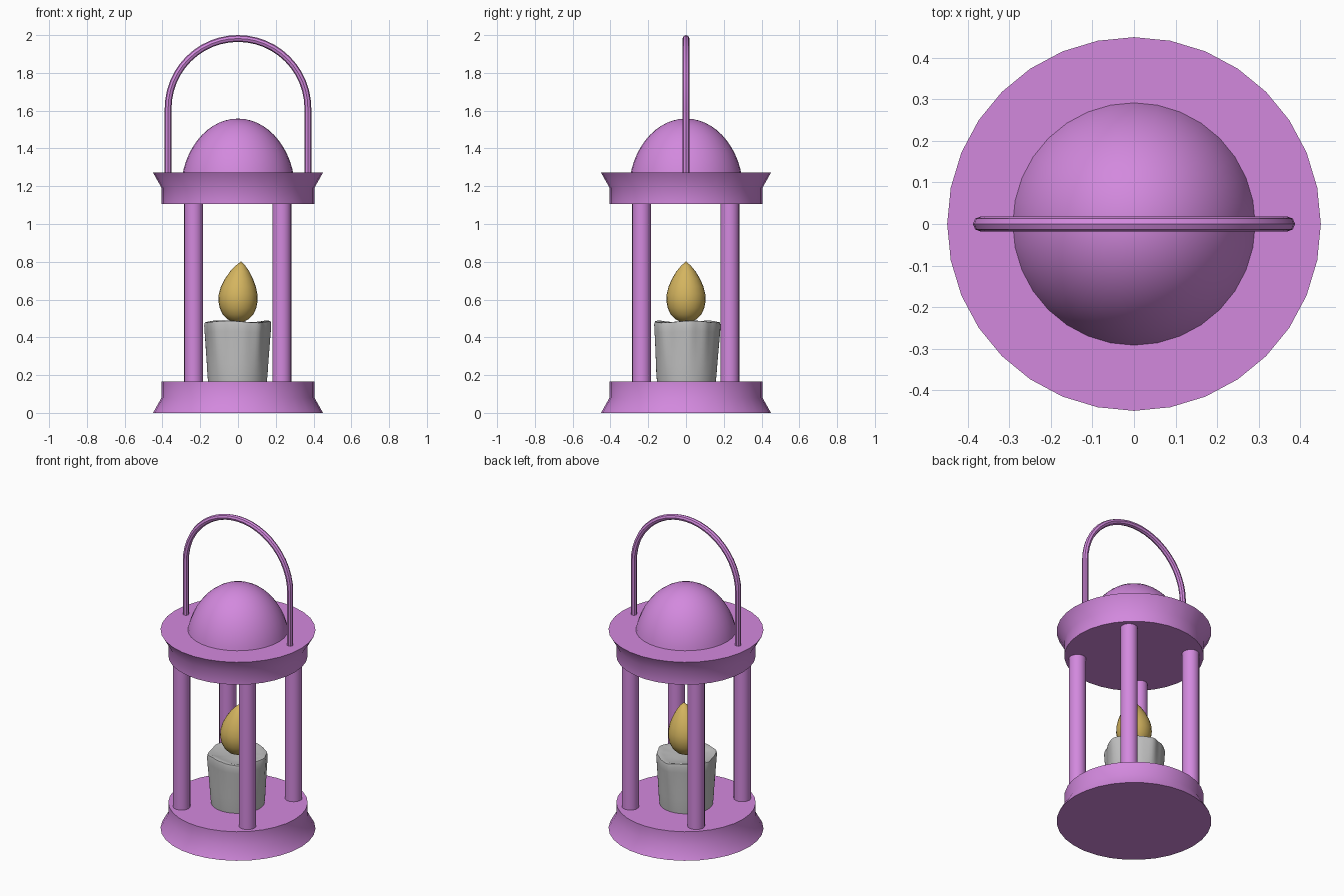
import bpy, bmesh
from math import sin, cos, pi, radians, sqrt, exp

cube = bpy.data.objects.get("Cube")
if cube:
    bpy.data.objects.remove(cube)


def material(name, rgb):
    m = bpy.data.materials.new(name)
    m.use_nodes = True
    m.diffuse_color = (*rgb, 1)
    m.node_tree.nodes["Principled BSDF"].inputs["Base Color"].default_value = (*rgb, 1)
    return m


purple = material("purple metal", (0.65, 0.25, 0.73))
wax = material("grey wax", (0.53, 0.53, 0.53))
gold = material("golden flame", (0.66, 0.46, 0.115))


def finish(obj, angle=40):
    bpy.ops.object.select_all(action='DESELECT')
    obj.select_set(True)
    bpy.context.view_layer.objects.active = obj
    bpy.ops.object.shade_smooth_by_angle(angle=radians(angle))


def lathe(name, profile, mat, sides=32, center=(0, 0), warp=None, angle=40):
    """Spin (radius, z) points about z; zero radius makes a pole, warp reshapes points."""
    bm = bmesh.new()
    rings = []
    for level, (r, z) in enumerate(profile):
        ring = []
        for i in range(1 if r == 0 else sides):
            a = 2 * pi * i / sides
            rr, zz = warp(r, z, a, level) if warp and r else (r, z)
            ring.append(bm.verts.new((rr * cos(a), rr * sin(a), zz)))
        rings.append(ring)
    for low, high in zip(rings, rings[1:]):
        for i in range(sides):
            j = (i + 1) % sides
            corners = [low[i % len(low)], low[j % len(low)],
                       high[j % len(high)], high[i % len(high)]]
            bm.faces.new(list(dict.fromkeys(corners)))
    # Close open ends with flat caps
    for ring in (rings[0], rings[-1]):
        if len(ring) > 1:
            bm.faces.new(ring)
    bmesh.ops.recalc_face_normals(bm, faces=bm.faces)
    me = bpy.data.meshes.new(name)
    bm.to_mesh(me)
    bm.free()
    me.materials.append(mat)
    obj = bpy.data.objects.new(name, me)
    obj.location = (*center, 0)
    bpy.context.collection.objects.link(obj)
    finish(obj, angle)
    return obj


# Flared base and mirrored lid
flare = [(0.45, 0), (0.405, 0.08), (0.405, 0.165)]
lathe("base", flare, purple)
lathe("lid", [(r, 1.272 - z) for r, z in flare], purple)

# Egg-shaped dome rising out of the lid
dome = [(0.303 * cos(t), 1.17 + 0.388 * sin(t))
        for t in [radians(12 + 78 * k / 12) for k in range(12)]]
lathe("dome", dome + [(0, 1.558)], purple)

# Four corner pillars
for x, side in ((-0.235, "right"), (0.232, "left")):
    for y, end in ((-0.235, "front"), (0.232, "back")):
        lathe(f"{end}_{side}_pillar", [(0.05, 0.16), (0.05, 1.115)], purple, 20, (x, y))

# Hooped handle
path = [(-0.37, 1.26)]
path += [(-0.37 * cos(pi * k / 24), 1.612 + 0.37 * sin(pi * k / 24)) for k in range(25)]
path += [(0.37, 1.26)]
curve = bpy.data.curves.new("handle", 'CURVE')
curve.dimensions = '3D'
curve.bevel_depth = 0.018
curve.bevel_resolution = 2
curve.use_fill_caps = True
spline = curve.splines.new('POLY')
spline.points.add(len(path) - 1)
for p, (x, z) in zip(spline.points, path):
    p.co = (x, 0, z, 1)
curve.materials.append(purple)
handle = bpy.data.objects.new("handle", curve)
bpy.context.collection.objects.link(handle)
bpy.ops.object.select_all(action='DESELECT')
handle.select_set(True)
bpy.context.view_layer.objects.active = handle
bpy.ops.object.convert(target='MESH')
finish(bpy.context.object)


# Candle with melted wax runs down the side and an uneven rim
def melt(r, z, a, level):
    height = (z - 0.165) / 0.32
    run = sin(5 * a + 0.6) + 0.6 * sin(8 * a + 2) + 0.4 * sin(13 * a)
    if r > 0.12:
        r += 0.0055 * run * height * exp(-2 * (height - 0.7) ** 2)
        z += 0.005 * sin(3 * a + 1) * height ** 3
    return r, z


candle = [(0.155, 0.16), (0.159, 0.2), (0.162, 0.26), (0.165, 0.32), (0.168, 0.38),
          (0.171, 0.43), (0.173, 0.465), (0.169, 0.482), (0.155, 0.484),
          (0.135, 0.478), (0.08, 0.473), (0, 0.472)]
lathe("candle", candle, wax, 64, (-0.003, 0.002), melt, 50)

# Teardrop flame with a pointed tip
flame = [(0, 0.478), (0.028, 0.482), (0.055, 0.495), (0.08, 0.52), (0.097, 0.555),
         (0.104, 0.595), (0.102, 0.63), (0.092, 0.67), (0.074, 0.71), (0.05, 0.75),
         (0.025, 0.78), (0, 0.802)]
tear = lathe("flame", flame, gold, 24, angle=60)
for v in tear.data.vertices:
    v.co.x += 0.016 * max(0, (v.co.z - 0.6) / 0.2) ** 2
